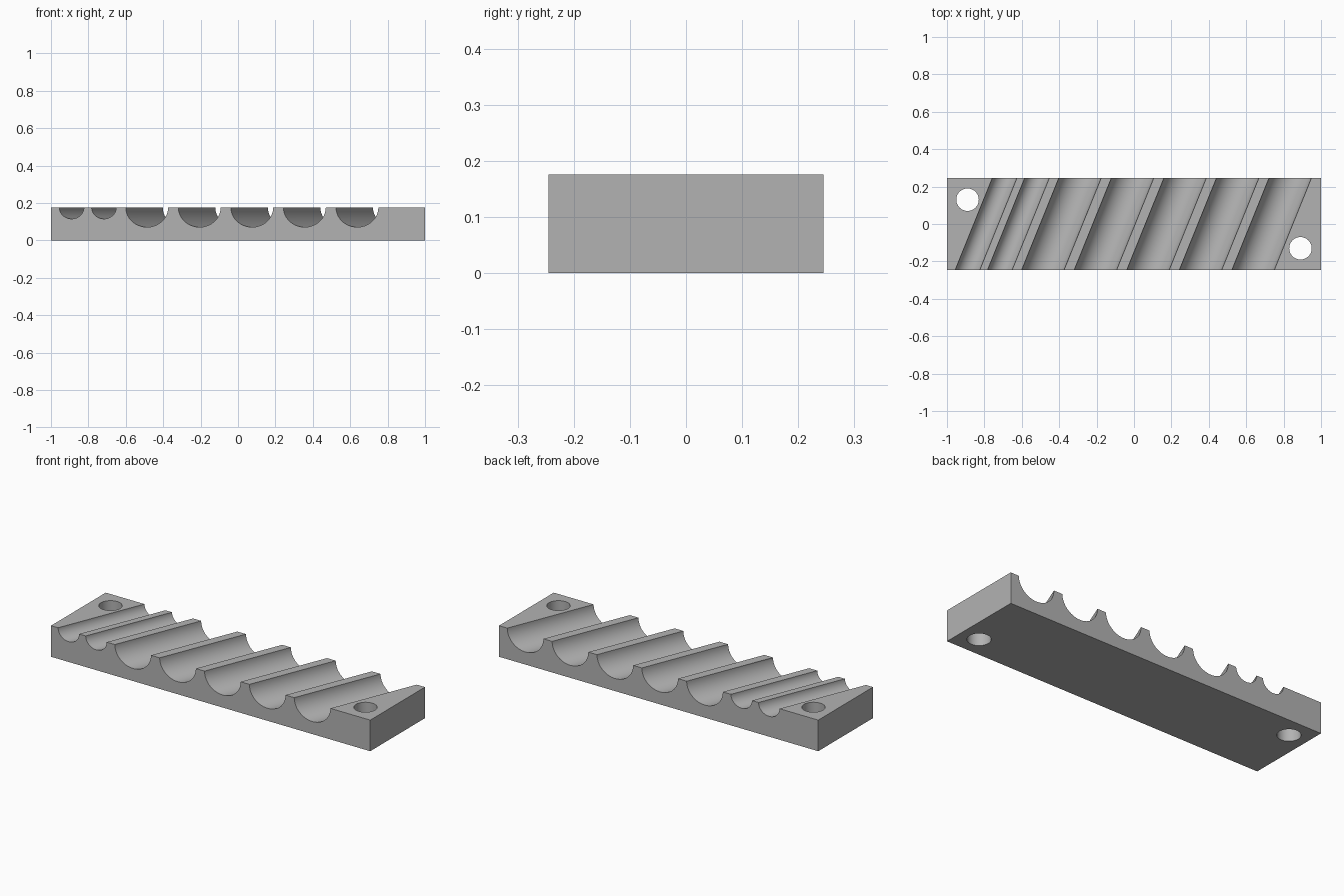
import bpy, bmesh, math
from mathutils import Matrix, Vector

if "Cube" in bpy.data.objects:
    bpy.data.objects.remove(bpy.data.objects["Cube"], do_unlink=True)

WIDTH, DEPTH, HEIGHT = 2.0, 0.49, 0.176
SLANT = math.radians(22)

grey = bpy.data.materials.new("grey")
grey.use_nodes = True
colour = (0.45, 0.45, 0.45, 1)
grey.diffuse_color = colour
grey.node_tree.nodes["Principled BSDF"].inputs["Base Color"].default_value = colour


def make_object(name, bm):
    mesh = bpy.data.meshes.new(name)
    bm.to_mesh(mesh)
    bm.free()
    mesh.materials.append(grey)
    obj = bpy.data.objects.new(name, mesh)
    bpy.context.collection.objects.link(obj)
    return obj


def add_rod(bm, radius, length, matrix):
    bmesh.ops.create_cone(bm, cap_ends=True, segments=72, radius1=radius,
                          radius2=radius, depth=length, matrix=matrix)


# Solid block
bm = bmesh.new()
bmesh.ops.create_cube(bm, size=1, matrix=Matrix.Translation((0, 0, HEIGHT / 2))
                      @ Matrix.Diagonal((WIDTH, DEPTH, HEIGHT, 1)))
block = make_object("grooved_block", bm)

# Slanted half-round grooves: two narrow, five wide
bm = bmesh.new()
grooves = [(-0.791, 0.061), (-0.618, 0.061)]
grooves += [(-0.388 + 0.281 * i, 0.105) for i in range(5)]
direction = Vector((math.sin(SLANT), math.cos(SLANT), 0))
turn = direction.to_track_quat('Z', 'Y').to_matrix().to_4x4()
for x, radius in grooves:
    add_rod(bm, radius, 1.0, Matrix.Translation((x, 0, HEIGHT)) @ turn)

# Screw holes in opposite corners
for side in (-1, 1):
    add_rod(bm, 0.06, 1.0, Matrix.Translation((0.89 * side, -0.13 * side, 0)))
cutter = make_object("groove_cutter", bm)
cutter.hide_render = True

# Cut the block and discard the cutter
cut = block.modifiers.new("cut", 'BOOLEAN')
cut.operation = 'DIFFERENCE'
cut.solver = 'EXACT'
cut.object = cutter
bpy.ops.object.select_all(action='DESELECT')
block.select_set(True)
bpy.context.view_layer.objects.active = block
bpy.ops.object.modifier_apply(modifier=cut.name)
bpy.data.objects.remove(cutter, do_unlink=True)
bpy.ops.object.shade_smooth_by_angle(angle=math.radians(30))
